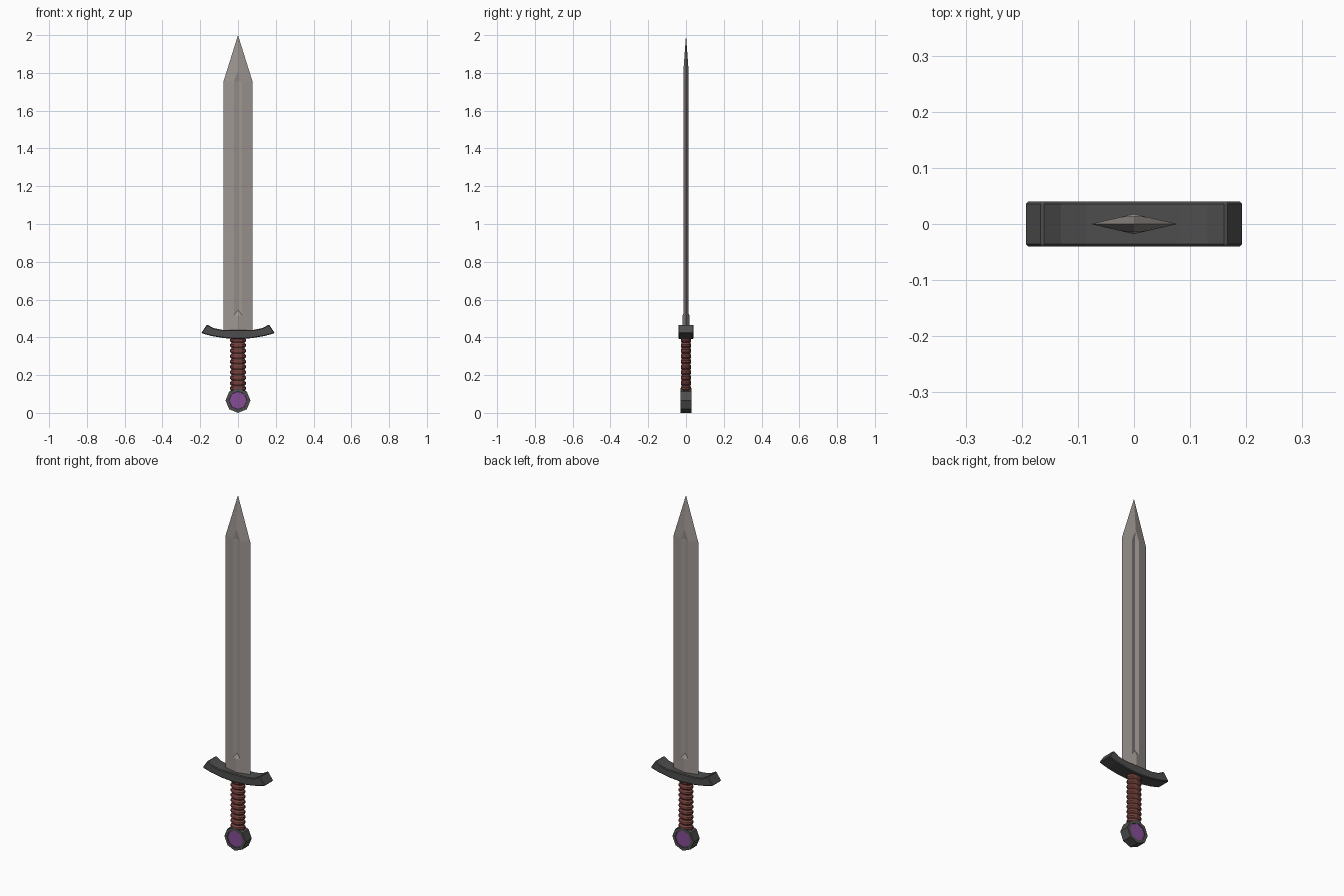
import bpy, bmesh, math

if "Cube" in bpy.data.objects:
    bpy.data.objects.remove(bpy.data.objects["Cube"])


def material(name, rgb):
    m = bpy.data.materials.new(name)
    m.diffuse_color = (*rgb, 1)
    m.use_nodes = True
    m.node_tree.nodes["Principled BSDF"].inputs["Base Color"].default_value = m.diffuse_color
    return m


STEEL = material("warm_steel", (0.34, 0.305, 0.285))
IRON = material("dark_iron", (0.075, 0.075, 0.075))
LEATHER = material("red_leather", (0.17, 0.052, 0.045))
GEM = material("purple_gem", (0.24, 0.075, 0.30))


def finish(bm, name, *mats):
    bmesh.ops.remove_doubles(bm, verts=bm.verts, dist=1e-5)
    bmesh.ops.recalc_face_normals(bm, faces=bm.faces)
    me = bpy.data.meshes.new(name)
    bm.to_mesh(me)
    bm.free()
    ob = bpy.data.objects.new(name, me)
    bpy.context.collection.objects.link(ob)
    for m in mats:
        me.materials.append(m)
    return ob


def prism(bm, outline, depth):
    """Extrude an x/z outline symmetrically along y."""
    f = bm.faces.new([bm.verts.new((x, -depth, z)) for x, z in outline])
    r = bmesh.ops.extrude_face_region(bm, geom=[f])
    for v in r["geom"]:
        if isinstance(v, bmesh.types.BMVert):
            v.co.y = depth


# blade: one quarter with a V-shaped fuller, mirrored in x and y
W, T, FW = 0.077, 0.018, 0.0225
Z0, ZS, ZT = 0.42, 1.754, 2.0
rim_y = T * (1 - FW / W)
pts = {
    "base": (0, T, Z0), "core": (0, 0, Z0), "edge0": (W, 0, Z0), "edge1": (W, 0, ZS),
    "tip": (0, 0, ZT), "rb": (0, T, 0.516), "r0": (FW, rim_y, 0.516),
    "r1": (FW, rim_y, ZS), "rt": (0, T * (ZT - 1.812) / (ZT - ZS), 1.812),
    "v0": (0, 0.006, 0.545), "v1": (0, 0.006, 1.755),
}
faces = ["base edge0 r0 rb", "edge0 edge1 r1 r0", "edge1 tip rt r1",
         "rb r0 v0", "r0 r1 v1 v0", "r1 rt v1", "core edge0 base"]
bm = bmesh.new()
for sx in (1, -1):
    for sy in (1, -1):
        for f in faces:
            bm.faces.new([bm.verts.new((pts[k][0] * sx, pts[k][1] * sy, pts[k][2]))
                          for k in f.split()])
finish(bm, "blade", STEEL)

# crossguard: upswept bar with small bevels
top = [(0.164, 0.468), (0.13, 0.449), (0.085, 0.44), (0, 0.436)]
low = [(0, 0.391), (0.075, 0.396), (0.14, 0.407), (0.195, 0.422)]
half = top[:-1] + [(-x, z) for x, z in reversed(top[:-1])]
bottom = [(-x, z) for x, z in reversed(low)] + low[1:]
bm = bmesh.new()
prism(bm, half + bottom, 0.04)
guard = finish(bm, "crossguard", IRON)
bev = guard.modifiers.new("bevel", "BEVEL")
bev.width = 0.004
bev.segments = 1
bev.limit_method = "ANGLE"
bev.angle_limit = math.radians(40)

# grip: oval handle with wrapped ridges
bm = bmesh.new()
SIDES, RINGS, G0, G1 = 12, 10, 0.115, 0.40
step = (G1 - G0) / RINGS
profile = []
for i in range(RINGS):
    z = G0 + i * step
    profile += [(0.034, z), (0.042, z + step * 0.3), (0.042, z + step * 0.7)]
profile.append((0.034, G1))
loops = [[bm.verts.new((r * math.cos(a), r * 0.66 * math.sin(a), z))
          for a in (2 * math.pi * k / SIDES for k in range(SIDES))] for r, z in profile]
for a, b in zip(loops, loops[1:]):
    for k in range(SIDES):
        n = (k + 1) % SIDES
        bm.faces.new((a[k], a[n], b[n], b[k]))
bm.faces.new(loops[0])
bm.faces.new(loops[-1])
finish(bm, "grip", LEATHER)

# pommel: octagonal disc with a gem let into each face
bm = bmesh.new()
R = 0.066
prism(bm, [(R * math.cos(k * math.pi / 4), R + R * math.sin(k * math.pi / 4))
           for k in range(8)], 0.028)
bmesh.ops.recalc_face_normals(bm, faces=bm.faces)
caps = [f for f in bm.faces if abs(f.normal.y) > 0.9]
bmesh.ops.inset_individual(bm, faces=caps, thickness=0.018)
bmesh.ops.inset_individual(bm, faces=caps, thickness=0.001, depth=-0.003)
for f in caps:
    f.material_index = 1
finish(bm, "pommel", IRON, GEM)
